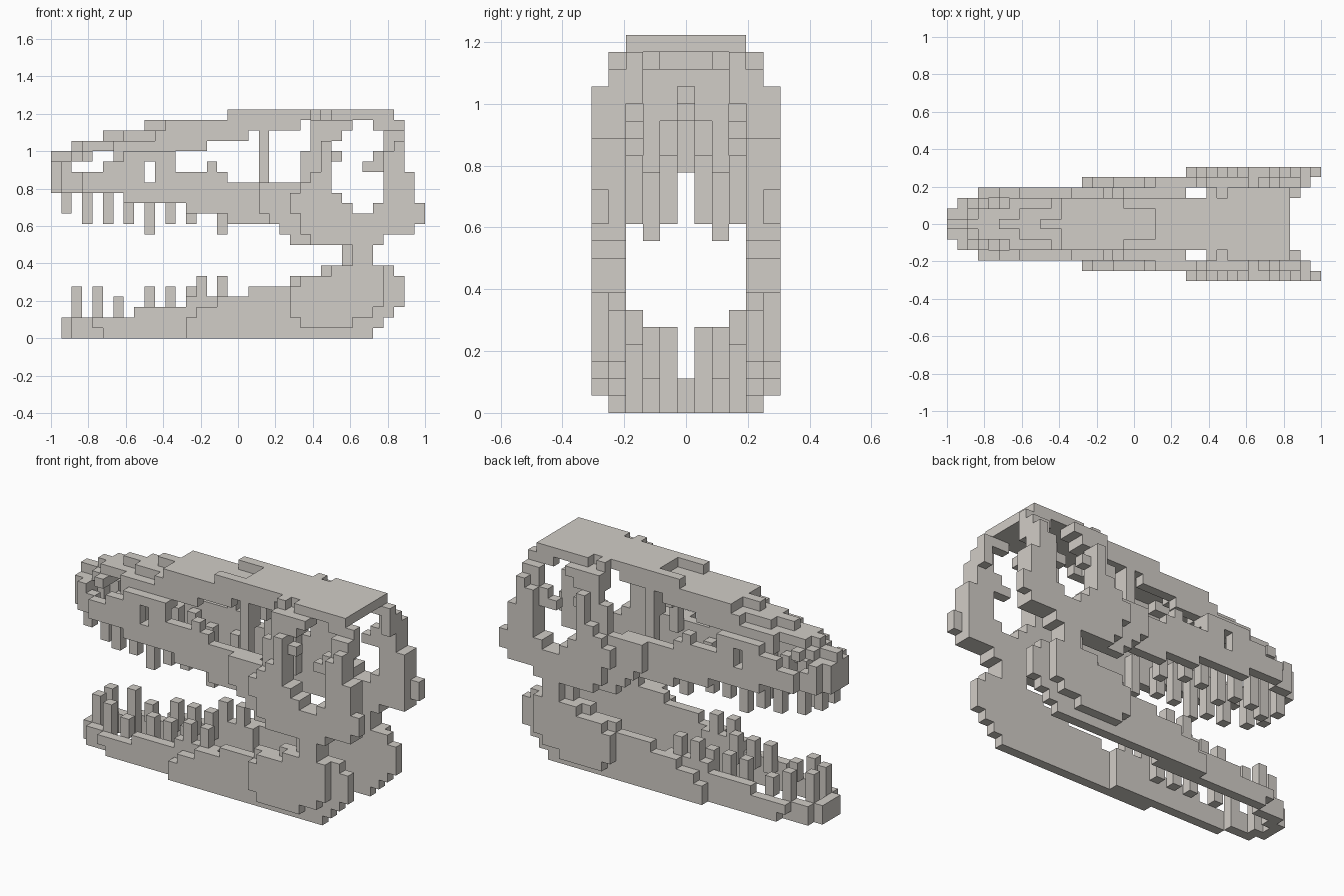
import bpy
import bmesh
from mathutils import Vector

cube = bpy.data.objects.get("Cube")
if cube:
    bpy.data.objects.remove(cube, do_unlink=True)

# The model is made of blocks, 36 along its length
UNIT = 2 / 36
HALF_LENGTH = 18

bone = bpy.data.materials.new("bone_grey")
bone.use_nodes = True
BONE_COLOUR = (0.64, 0.61, 0.57, 1)
bone.diffuse_color = BONE_COLOUR
bone.node_tree.nodes["Principled BSDF"].inputs["Base Color"].default_value = BONE_COLOUR

AXES = [Vector((1, 0, 0)), Vector((0, 1, 0)), Vector((0, 0, 1))]


def fill(cells, layers, start, end, low, high):
    """Fill blocks from start to end and low to high on both mirrored sides."""
    for layer in layers:
        for side in (layer, -layer):
            for i in range(start, end):
                for k in range(low, high):
                    cells.add((i, side, k))


def build(name, cells):
    """Skin a set of blocks, keeping only the outside faces."""
    bm = bmesh.new()
    for cell in sorted(cells):
        centre = Vector(cell)
        for a in range(3):
            u, v = AXES[(a + 1) % 3] / 2, AXES[(a + 2) % 3] / 2
            for sign in (1, -1):
                normal = AXES[a] * sign
                if tuple(int(n) for n in centre + normal) in cells:
                    continue
                mid = centre + normal / 2
                corners = [mid - u - v, mid + u - v, mid + u + v, mid - u + v]
                if sign < 0:
                    corners.reverse()
                bm.faces.new([bm.verts.new(c) for c in corners])
    bmesh.ops.remove_doubles(bm, verts=bm.verts, dist=0.01)
    bmesh.ops.dissolve_limit(bm, angle_limit=0.01, verts=bm.verts, edges=bm.edges)
    for vert in bm.verts:
        vert.co = (vert.co + Vector((0.5 - HALF_LENGTH, 0, 0.5))) * UNIT
    mesh = bpy.data.meshes.new(name)
    bm.to_mesh(mesh)
    bm.free()
    mesh.materials.append(bone)
    bpy.context.collection.objects.link(bpy.data.objects.new(name, mesh))


def plate(name, layers, runs):
    """A mirrored pair of stepped plates; runs are start, end, low, high."""
    cells = set()
    for run in runs:
        fill(cells, layers, *run)
    build(name, cells)


# Skull roof: stepped courses rising from the snout, by distance from centre
roof = set()
courses = {
    17: [(0, 4), (2, 4), (3, 4)],
    18: [(2, 10), (3, 12), (6, 15)],
    19: [(5, 13), (7, 15), (10, 19)],
    20: [(9, 23), (11, 23), (11, 24)],
    21: [(20, 33), (20, 33), (17, 33)],
}
for level, spans in courses.items():
    for layer, (start, end) in enumerate(spans):
        fill(roof, [layer], start, end, level, level + 1)
fill(roof, [2], 6, 12, 17, 18)
build("skull_roof", roof)

# Arched bulkhead in front of the eye sockets
bulkhead = set()
for layer, low in enumerate((19, 17, 14)):
    fill(bulkhead, [layer], 20, 21, low, 20)
build("bulkhead", bulkhead)

# Roof edges and rear corners
plate("roof_edge", [3], [
    (25, 26, 19, 22), (26, 28, 19, 21), (27, 33, 21, 22),
    (28, 29, 20, 21), (31, 33, 20, 21), (33, 34, 18, 21),
])

# Snout tip
snout = set()
fill(snout, [0], 0, 1, 14, 17)
fill(snout, [1], 0, 2, 14, 17)
fill(snout, [2], 1, 3, 14, 16)
fill(snout, [2], 1, 2, 16, 17)
build("snout_tip", snout)

# Upper jaw wall with its windows
plate("upper_jaw_wall", [3], [
    (3, 5, 14, 16), (5, 7, 14, 17), (7, 9, 13, 18),
    (9, 10, 13, 15), (9, 10, 17, 18), (10, 12, 13, 18),
    (12, 13, 13, 16), (13, 17, 12, 16), (15, 16, 16, 17),
    (17, 23, 11, 15),
])

# Cheek: the inner frame around the rear opening
plate("cheek_inner", [4], [
    (20, 21, 12, 15), (21, 22, 11, 15), (22, 23, 10, 15),
    (23, 24, 9, 15), (24, 25, 9, 18), (25, 27, 9, 21),
    (27, 28, 9, 14), (27, 28, 17, 18), (27, 28, 19, 21),
    (28, 29, 9, 13), (28, 29, 20, 21), (29, 31, 9, 12),
    (31, 32, 9, 13), (30, 32, 16, 17), (31, 32, 17, 18),
    (32, 34, 10, 20), (34, 35, 10, 16),
])

# Cheek: the outer frame
plate("cheek_outer", [5], [
    (23, 24, 12, 14), (24, 25, 10, 15), (25, 26, 9, 16),
    (26, 27, 9, 19), (27, 28, 9, 14), (28, 29, 9, 13),
    (29, 31, 9, 12), (31, 32, 9, 13), (32, 33, 10, 18),
    (33, 34, 10, 19), (34, 35, 10, 16), (35, 36, 11, 13),
])

# Lower jaw: chin, side walls and outer hinge plates
chin = set()
fill(chin, [0], 1, 2, 0, 2)
fill(chin, [1], 1, 3, 0, 2)
fill(chin, [2], 2, 5, 0, 2)
build("chin", chin)
plate("lower_jaw_wall", [3], [
    (4, 5, 1, 2), (5, 8, 0, 2), (8, 13, 0, 3), (13, 18, 0, 4),
])
plate("lower_jaw_side", [4], [
    (13, 14, 0, 2), (14, 16, 0, 3), (16, 19, 0, 4), (19, 23, 0, 5),
    (23, 26, 0, 6), (26, 28, 0, 7), (28, 31, 0, 9), (31, 32, 1, 7),
    (32, 33, 2, 7), (33, 34, 3, 6),
])
plate("jaw_hinge", [5], [
    (23, 24, 2, 5), (24, 27, 1, 6), (27, 29, 1, 7),
    (29, 31, 2, 9), (31, 32, 3, 7),
])

# Teeth: position, layer, tip height, root height
upper_teeth = [
    (1, 1, 12, 14), (3, 1, 11, 15), (5, 2, 11, 15), (7, 2, 11, 15),
    (9, 2, 10, 15), (11, 2, 11, 15), (13, 2, 11, 14), (16, 2, 10, 14),
]
upper_cells = set()
for position, layer, tip, root in upper_teeth:
    fill(upper_cells, [layer], position, position + 1, tip, root)
build("upper_teeth", upper_cells)

lower_teeth = [
    (2, 1, 5), (4, 2, 5), (6, 2, 4), (9, 2, 5),
    (11, 2, 5), (13, 2, 5), (14, 3, 6), (16, 3, 6),
]
lower_cells = set()
for position, layer, tip in lower_teeth:
    fill(lower_cells, [layer], position, position + 1, 4 if layer == 3 else 2, tip)
build("lower_teeth", lower_cells)
